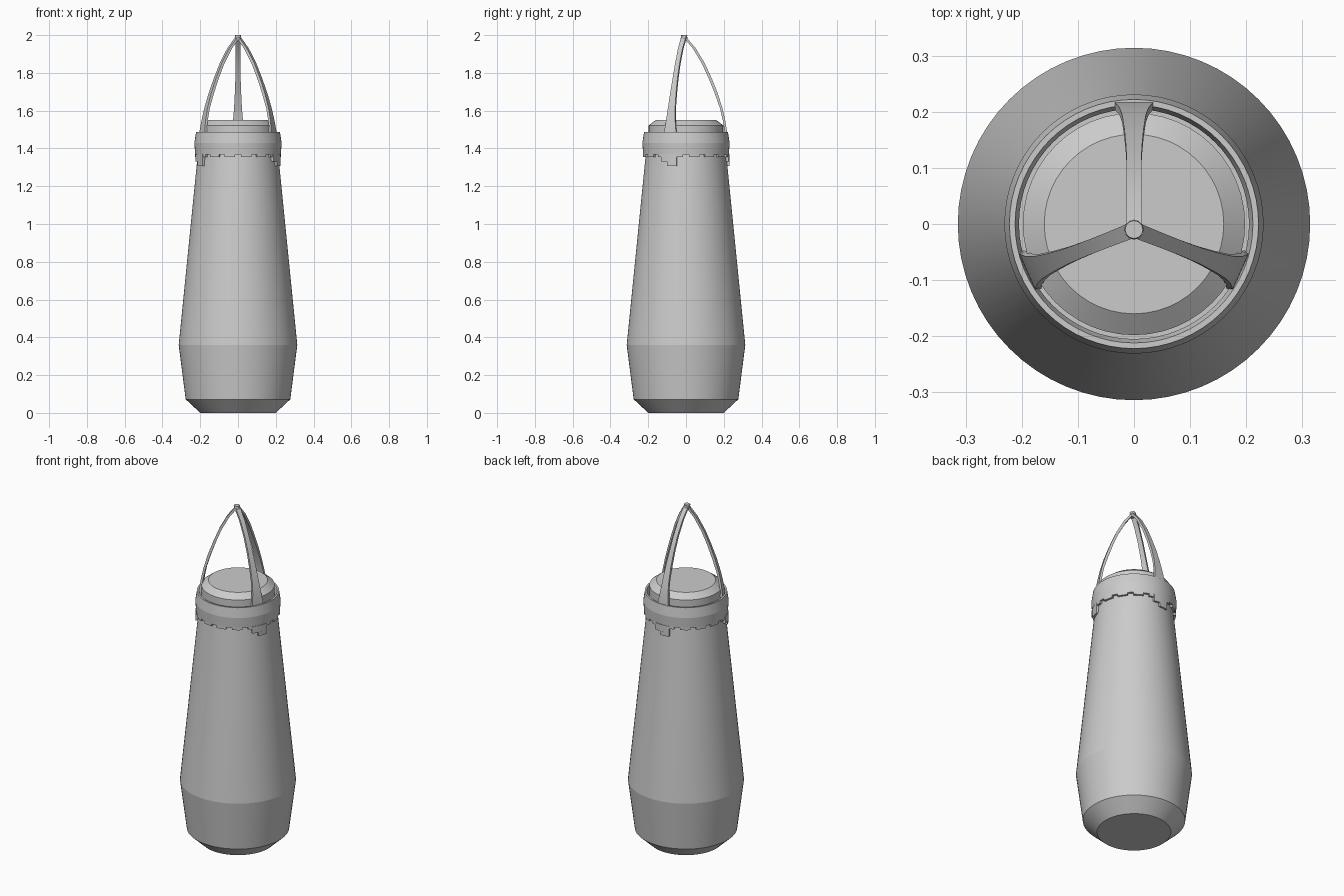
import bpy, bmesh, math
from mathutils import Vector

if "Cube" in bpy.data.objects:
    bpy.data.objects.remove(bpy.data.objects["Cube"])

grey = bpy.data.materials.new("plain_grey")
grey.diffuse_color = (0.6, 0.6, 0.6, 1)
grey.use_nodes = True
grey.node_tree.nodes["Principled BSDF"].inputs["Base Color"].default_value = grey.diffuse_color


def finish(bm, name, angle=10):
    bmesh.ops.recalc_face_normals(bm, faces=bm.faces)
    mesh = bpy.data.meshes.new(name)
    bm.to_mesh(mesh)
    bm.free()
    mesh.materials.append(grey)
    ob = bpy.data.objects.new(name, mesh)
    bpy.context.collection.objects.link(ob)
    bpy.ops.object.select_all(action='DESELECT')
    ob.select_set(True)
    bpy.context.view_layer.objects.active = ob
    bpy.ops.object.shade_smooth_by_angle(angle=math.radians(angle))
    return ob


def lathe(name, profile, segs=64, closed=False):
    """Revolve (radius, z) points; open profiles get flat end caps."""
    bm = bmesh.new()
    rings = [[bm.verts.new((r * math.cos(a), r * math.sin(a), z))
              for a in (math.tau * i / segs for i in range(segs))] for r, z in profile]
    pairs = list(zip(rings, rings[1:]))
    if closed:
        pairs.append((rings[-1], rings[0]))
    else:
        bm.faces.new(rings[0])
        bm.faces.new(rings[-1])
    for lo, hi in pairs:
        for i in range(segs):
            j = (i + 1) % segs
            bm.faces.new((lo[i], lo[j], hi[j], hi[i]))
    return finish(bm, name)


def arc_block(bm, mid, half, r0, r1, z0, z1, steps=4):
    """Curved block hugging the bottle, centred on angle mid (radians)."""
    rows = []
    for i in range(steps + 1):
        a = mid - half + 2 * half * i / steps
        rows.append([bm.verts.new((r * math.cos(a), r * math.sin(a), z))
                     for r, z in ((r0, z0), (r1, z0), (r1, z1), (r0, z1))])
    bridge(bm, rows)


def bridge(bm, rows):
    """Skin a chain of four-point sections and cap both ends."""
    for a, b in zip(rows, rows[1:]):
        for k in range(4):
            m = (k + 1) % 4
            bm.faces.new((a[k], a[m], b[m], b[k]))
    bm.faces.new(rows[0])
    bm.faces.new(rows[-1])


# Bottle body, collar ring and stepped lid
lathe("body", [(0.20, 0), (0.277, 0.072), (0.314, 0.36), (0.212, 1.38), (0.205, 1.44)])
lathe("collar", [(0.205, 1.368), (0.227, 1.368), (0.231, 1.43), (0.222, 1.487),
                 (0.212, 1.487), (0.205, 1.455)], closed=True)
lathe("lid", [(0.198, 1.43), (0.198, 1.522), (0.16, 1.55)], segs=48)

# Crenellated lower edge of the collar
bm = bmesh.new()
for i in range(16):
    arc_block(bm, math.tau * (i + 0.5) / 16, 0.125, 0.205, 0.227, 1.355, 1.37)
finish(bm, "collar_teeth", 15)

# Strap tabs and the three tapering carry straps
apex = Vector((0, -0.01, 0))
# (share of the way to the apex, height, half width)
path = [(0, 1.44, 0.037), (0.01, 1.49, 0.034), (0.05, 1.55, 0.026), (0.11, 1.61, 0.021),
        (0.22, 1.69, 0.017), (0.36, 1.77, 0.014), (0.52, 1.85, 0.013),
        (0.73, 1.93, 0.013), (0.98, 1.997, 0.014)]
for label, deg, radius in (("back", 90, 0.219), ("left", 204, 0.21), ("right", 336, 0.21)):
    a = math.radians(deg)
    bm = bmesh.new()
    arc_block(bm, a, 0.20, 0.205, 0.230, 1.33, 1.37)
    arc_block(bm, a + 0.08, 0.12, 0.205, 0.230, 1.308, 1.33)
    finish(bm, label + "_tab", 15)

    base = Vector((radius * math.cos(a), radius * math.sin(a), 0))
    inward = (apex - base).normalized()
    side = Vector((-math.sin(a), math.cos(a), 0))
    bm = bmesh.new()
    rows = []
    for n, (t, z, w) in enumerate(path):
        c = base.lerp(apex, t) + Vector((0, 0, z))
        thick = inward * (0.013 if n < 4 else 0.016)
        rows.append([bm.verts.new(p) for p in
                     (c - side * w, c + side * w,
                      c + side * w + thick, c - side * w + thick)])
    bridge(bm, rows)
    finish(bm, label + "_strap", 25)

# Small knot where the straps meet
bm = bmesh.new()
bmesh.ops.create_cone(bm, cap_ends=True, segments=12, radius1=0.018, radius2=0.016, depth=0.03)
bmesh.ops.translate(bm, verts=bm.verts, vec=(0, -0.01, 1.985))
finish(bm, "strap_joint", 35)
